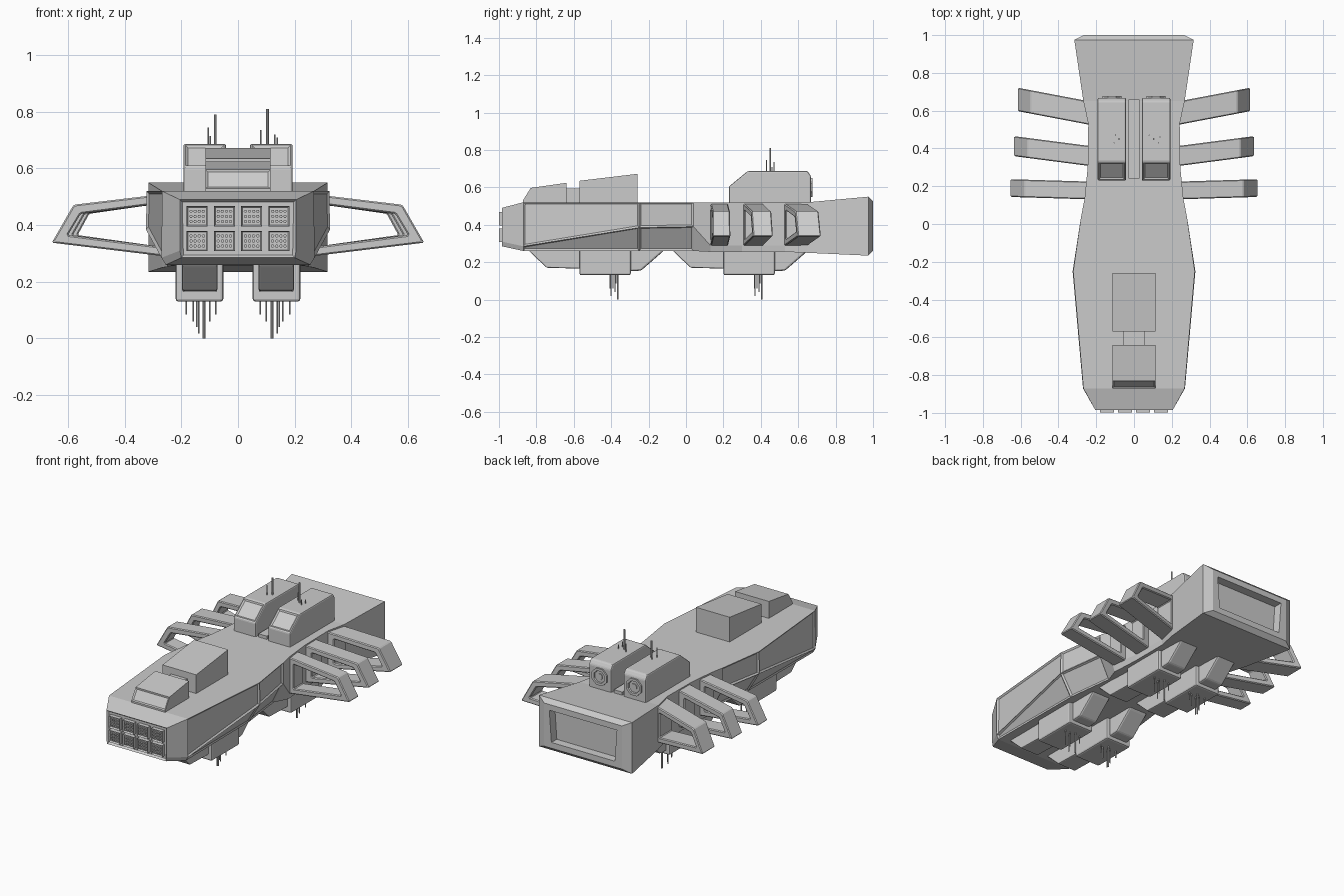
import bpy, bmesh, math
from mathutils import Vector, Matrix

if "Cube" in bpy.data.objects:
    bpy.data.objects.remove(bpy.data.objects["Cube"])


def finish(name, bm):
    bmesh.ops.recalc_face_normals(bm, faces=bm.faces[:])
    me = bpy.data.meshes.new(name)
    bm.to_mesh(me)
    bm.free()
    ob = bpy.data.objects.new(name, me)
    bpy.context.collection.objects.link(ob)
    return ob


def add_prism(bm, profile, x0, x1):
    """Side profile of (y, z) points, extruded between two x positions."""
    a = [bm.verts.new((x0, y, z)) for y, z in profile]
    b = [bm.verts.new((x1, y, z)) for y, z in profile]
    n = len(profile)
    bm.faces.new(a)
    bm.faces.new(b[::-1])
    for i in range(n):
        j = (i + 1) % n
        bm.faces.new((a[i], b[i], b[j], a[j]))


def prism(name, profile, x0, x1, bevel=0, panel=None):
    bm = bmesh.new()
    add_prism(bm, profile, x0, x1)
    bmesh.ops.recalc_face_normals(bm, faces=bm.faces[:])
    if bevel:
        bmesh.ops.bevel(bm, geom=bm.edges[:], offset=bevel, segments=2,
                        profile=0.5, affect='EDGES', clamp_overlap=True)
    if panel:
        d = Vector(panel).normalized()
        bm.normal_update()
        f = max((f for f in bm.faces if f.normal.dot(d) > 0.95), key=lambda f: f.calc_area())
        bmesh.ops.inset_region(bm, faces=[f], thickness=0.012, depth=-0.006)
    return finish(name, bm)


def rect(y0, y1, z0, z1):
    return [(y0, z0), (y1, z0), (y1, z1), (y0, z1)]


def add_cyl(bm, p, q, r, seg=8):
    p, q = Vector(p), Vector(q)
    rot = (q - p).to_track_quat('Z', 'Y').to_matrix().to_4x4()
    m = Matrix.Translation((p + q) / 2) @ rot @ Matrix.Rotation(math.pi / seg, 4, 'Z')
    bmesh.ops.create_cone(bm, cap_ends=True, segments=seg, radius1=r, radius2=r,
                          depth=(q - p).length, matrix=m)


# Hull: lofted sections (y, then top, fold and bottom corner as x, z)
sections = [
    (-0.985, (0.205, 0.49), (0.205, 0.31), (0.20, 0.285)),
    (-0.87, (0.268, 0.52), (0.27, 0.285), (0.255, 0.26)),
    (-0.25, (0.322, 0.52), (0.325, 0.385), (0.25, 0.26)),
    (0.04, (0.28, 0.52), (0.28, 0.39), (0.215, 0.26)),
    (0.13, (0.262, 0.52), (0.262, 0.29), (0.25, 0.255)),
    (0.30, (0.245, 0.52), (0.245, 0.29), (0.24, 0.255)),
    (0.53, (0.242, 0.52), (0.242, 0.29), (0.24, 0.255)),
    (0.65, (0.268, 0.52), (0.268, 0.29), (0.268, 0.25)),
    (0.975, (0.316, 0.55), (0.316, 0.29), (0.316, 0.235)),
    (1.0, (0.265, 0.525), (0.265, 0.29), (0.265, 0.26)),
]
bm = bmesh.new()
rings = []
for y, *pts in sections:
    loop = [(x, z) for x, z in pts] + [(-x, z) for x, z in pts[::-1]]
    rings.append([bm.verts.new((x, y, z)) for x, z in loop])
panels = []
for k, (a, b) in enumerate(zip(rings, rings[1:])):
    for i in range(6):
        j = (i + 1) % 6
        f = bm.faces.new((a[i], a[j], b[j], b[i]))
        if k in (1, 2) and i in (0, 1, 3, 4):
            panels.append(f)
nose = bm.faces.new(rings[0])
tail = bm.faces.new(rings[-1][::-1])
bmesh.ops.recalc_face_normals(bm, faces=bm.faces[:])
bmesh.ops.inset_individual(bm, faces=panels, thickness=0.014, depth=-0.008)
bmesh.ops.inset_region(bm, faces=[nose], thickness=0.012, depth=-0.012)
bmesh.ops.inset_region(bm, faces=[tail], thickness=0.05, depth=0)
bmesh.ops.inset_region(bm, faces=[tail], thickness=0.004, depth=-0.05)
finish("hull", bm)

# Nose launcher cells: frame, recessed face and small tubes
for ix, cx in enumerate((-0.144, -0.048, 0.048, 0.144)):
    for iz, cz in enumerate((0.344, 0.431)):
        bm = bmesh.new()
        add_prism(bm, rect(-0.999, -0.96, cz - 0.036, cz + 0.036), cx - 0.037, cx + 0.037)
        bmesh.ops.recalc_face_normals(bm, faces=bm.faces[:])
        f = min(bm.faces, key=lambda f: f.calc_center_median().y)
        bmesh.ops.inset_region(bm, faces=[f], thickness=0.007, depth=-0.012)
        for i in range(4):
            for j in range(3):
                x, z = cx + (i - 1.5) * 0.0145, cz + (j - 1) * 0.018
                add_cyl(bm, (x, -0.98, z), (x, -0.997, z), 0.006, 6)
        finish(f"launcher_cell_{ix}_{iz}", bm)

# Forward deck structures
prism("bridge_block", [(-0.57, 0.51), (-0.26, 0.51), (-0.26, 0.672), (-0.57, 0.635)], -0.115, 0.115)
prism("bridge_neck", rect(-0.66, -0.55, 0.51, 0.595), -0.055, 0.055)
prism("forward_turret", [(-0.872, 0.51), (-0.64, 0.51), (-0.64, 0.624), (-0.83, 0.597), (-0.872, 0.53)],
      -0.115, 0.115, panel=(0, -0.85, 0.53))

# Strip between the dorsal pods
prism("dorsal_strip", rect(0.24, 0.66, 0.51, 0.54), -0.028, 0.028)

# Antennas as (x, y, tip z, radius)
top_rods = {-1: [(-0.08, 0.45, 0.79, 0.005), (-0.105, 0.43, 0.745, 0.003), (-0.098, 0.47, 0.715, 0.003)],
            1: [(0.104, 0.45, 0.81, 0.005), (0.08, 0.47, 0.735, 0.003),
                (0.13, 0.43, 0.72, 0.003), (0.138, 0.46, 0.71, 0.003)]}
low_rods = [(0, 0.015, 0.0, 0.005), (0.018, -0.02, 0.018, 0.003), (0.026, 0.0, 0.04, 0.003),
            (0.038, -0.025, 0.06, 0.003), (0.062, 0.005, 0.085, 0.003),
            (-0.02, -0.01, 0.06, 0.003), (-0.042, 0.0, 0.085, 0.003)]

# Wing ribs: outer and inner outline as (x, z), with root y, half width, sweep, reach
outer = [(0.22, 0.515), (0.58, 0.472), (0.657, 0.338), (0.22, 0.285)]
inner = [(0.285, 0.475), (0.555, 0.44), (0.60, 0.365), (0.285, 0.325)]
ribs = [(0.178, 0.047, 0.03, 1.0), (0.362, 0.053, 0.13, 0.955), (0.59, 0.062, 0.19, 0.91)]

for s, side in ((-1, "left"), (1, "right")):
    # Dorsal pod with slanted, panelled front
    xs = sorted((s * 0.042, s * 0.193))
    prism(f"dorsal_pod_{side}", [(0.23, 0.51), (0.668, 0.51), (0.668, 0.66), (0.65, 0.687),
                                 (0.33, 0.687), (0.23, 0.605)], *xs, bevel=0.008, panel=(0, -0.63, 0.77))
    # Octagonal exhaust at the back of the pod
    bm = bmesh.new()
    cx = s * 0.117
    add_cyl(bm, (cx, 0.65, 0.6), (cx, 0.677, 0.6), 0.055)
    bmesh.ops.recalc_face_normals(bm, faces=bm.faces[:])
    f = max(bm.faces, key=lambda f: f.calc_center_median().y)
    bmesh.ops.inset_region(bm, faces=[f], thickness=0.016, depth=0)
    bmesh.ops.inset_region(bm, faces=[f], thickness=0.003, depth=-0.012)
    add_cyl(bm, (cx, 0.655, 0.6), (cx, 0.674, 0.6), 0.02)
    finish(f"pod_exhaust_{side}", bm)
    bm = bmesh.new()
    for x, y, z, r in top_rods[s]:
        add_cyl(bm, (x, y, 0.67), (x, y, z), r)
    finish(f"top_antennas_{side}", bm)

    # Belly mounts: box with a sloped piece before and after it, and antennas
    for place, y in (("front", -0.57), ("rear", 0.2)):
        wide = sorted((s * 0.052, s * 0.22))
        slim = sorted((s * 0.073, s * 0.197))
        prism(f"belly_box_{place}_{side}", rect(y, y + 0.275, 0.13, 0.29), *wide, bevel=0.01)
        prism(f"belly_fairing_{place}_{side}", [(y - 0.285, 0.28), (y - 0.265, 0.255), (y - 0.175, 0.17),
                                                (y + 0.02, 0.165), (y + 0.02, 0.28)], *slim, bevel=0.006)
        prism(f"belly_tail_{place}_{side}", [(y + 0.25, 0.28), (y + 0.25, 0.15), (y + 0.33, 0.155),
                                             (y + 0.445, 0.255), (y + 0.46, 0.28)], *slim, bevel=0.01)
        bm = bmesh.new()
        for dx, dy, z, r in low_rods:
            x, yy = s * 0.12 + dx * s, y + 0.19 + dy
            add_cyl(bm, (x, yy, 0.15), (x, yy, z), r)
        finish(f"belly_antennas_{place}_{side}", bm)

    # Open-frame wing ribs
    for k, (y0, h, slope, reach) in enumerate(ribs):
        bm = bmesh.new()

        def ring(pts, dy):
            out = []
            for x, z in pts:
                x = 0.22 + (x - 0.22) * reach
                out.append(bm.verts.new((s * x, y0 + dy + (x - 0.25) * slope, z)))
            return out
        o0, o1, i0, i1 = ring(outer, -h), ring(outer, h), ring(inner, -h), ring(inner, h)
        for i in range(4):
            j = (i + 1) % 4
            for a, b in ((o0, o1), (i1, i0), (i0, o0), (o1, i1)):
                bm.faces.new((a[i], b[i], b[j], a[j]))
        bmesh.ops.recalc_face_normals(bm, faces=bm.faces[:])
        bmesh.ops.bevel(bm, geom=bm.edges[:], offset=0.005, segments=1, affect='EDGES')
        finish(f"wing_rib_{k + 1}_{side}", bm)
